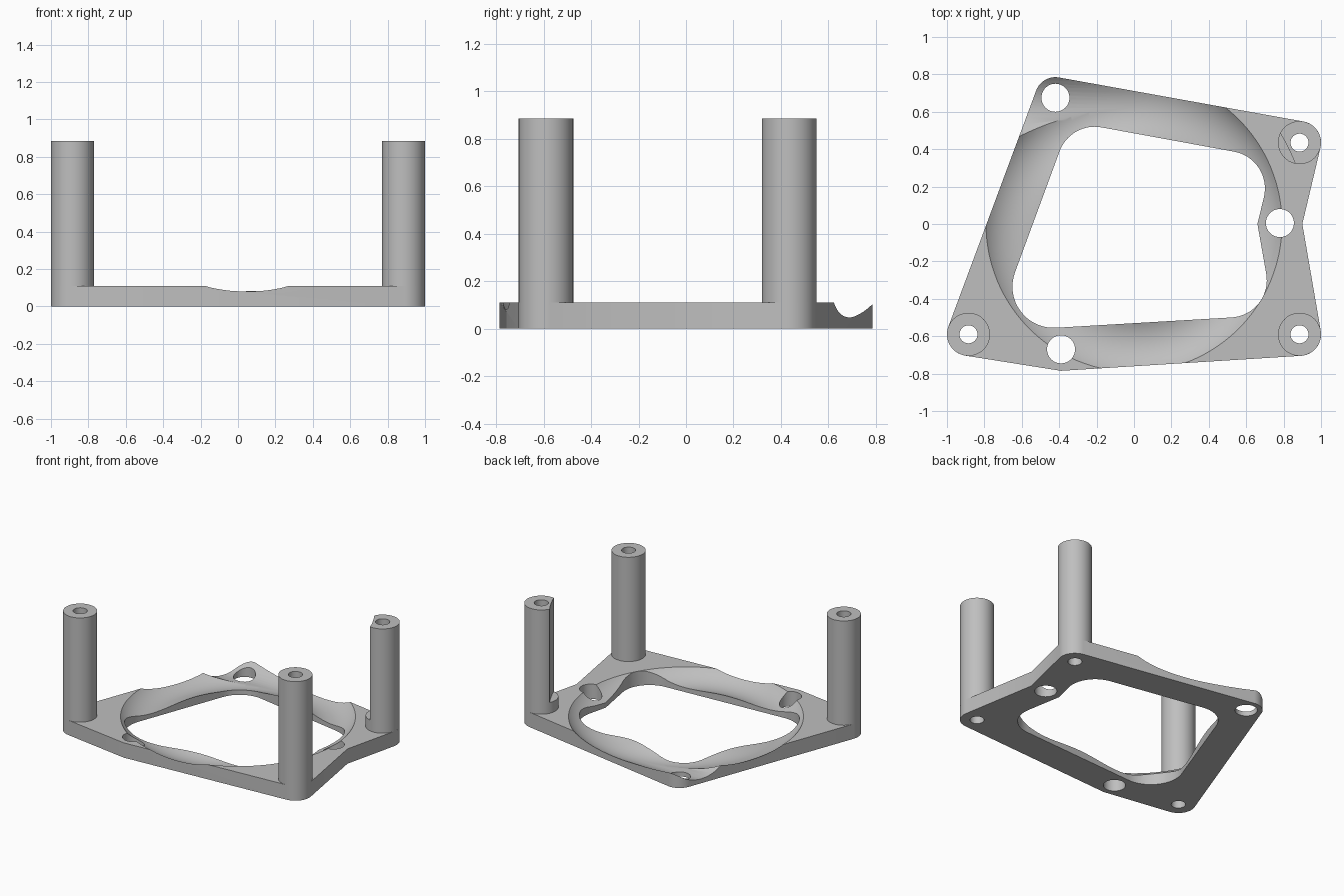
import bpy, bmesh, math
from mathutils import Vector

cube = bpy.data.objects.get("Cube")
if cube:
    bpy.data.objects.remove(cube, do_unlink=True)

THICK, TOP = 0.11, 0.885
POSTS = [(0.885, 0.435), (0.885, -0.59), (-0.885, -0.59)]
SCREWS = [(0.78, 0.005), (-0.39, -0.67), (-0.42, 0.675)]
POST_R = 0.115

grey = bpy.data.materials.new("grey plastic")
grey.use_nodes = True
colour = (0.52, 0.52, 0.52, 1)
grey.diffuse_color = colour
grey.node_tree.nodes["Principled BSDF"].inputs["Base Color"].default_value = colour


def outline(circles):
    """Counter-clockwise contour wrapped around circles (x, y, radius)."""
    count = len(circles)
    normals = []
    for i in range(count):
        a, b = circles[i], circles[(i + 1) % count]
        d = Vector((b[0] - a[0], b[1] - a[1]))
        normals.append(math.atan2(d.y, d.x) - math.acos((a[2] - b[2]) / d.length))
    points = []
    for i, (x, y, r) in enumerate(circles):
        if r == 0:
            points.append((x, y))
            continue
        start = normals[i - 1]
        sweep = (normals[i] - start) % math.tau
        for k in range(17):
            t = start + sweep * k / 16
            points.append((x + r * math.cos(t), y + r * math.sin(t)))
    return points


def prism(name, points, z0, z1):
    bm = bmesh.new()
    base = bm.faces.new([bm.verts.new((x, y, z0)) for x, y in points])
    grown = bmesh.ops.extrude_face_region(bm, geom=[base])
    verts = [v for v in grown["geom"] if isinstance(v, bmesh.types.BMVert)]
    bmesh.ops.translate(bm, verts=verts, vec=(0, 0, z1 - z0))
    bmesh.ops.recalc_face_normals(bm, faces=bm.faces)
    mesh = bpy.data.meshes.new(name)
    bm.to_mesh(mesh)
    bm.free()
    obj = bpy.data.objects.new(name, mesh)
    bpy.context.collection.objects.link(obj)
    mesh.materials.append(grey)
    return obj


def disc(name, x, y, r, z0, z1, sides=48):
    ring = [(x + r * math.cos(math.tau * i / sides),
             y + r * math.sin(math.tau * i / sides)) for i in range(sides)]
    return prism(name, ring, z0, z1)


def select(obj):
    bpy.ops.object.select_all(action="DESELECT")
    obj.select_set(True)
    bpy.context.view_layer.objects.active = obj


def cut(obj, tool):
    tool.hide_render = True
    mod = obj.modifiers.new("cut", "BOOLEAN")
    mod.operation = "DIFFERENCE"
    mod.solver = "EXACT"
    mod.object = tool
    select(obj)
    bpy.ops.object.modifier_apply(modifier=mod.name)
    bpy.data.objects.remove(tool, do_unlink=True)


def finish(obj):
    obj.data.materials.clear()
    obj.data.materials.append(grey)
    for face in obj.data.polygons:
        face.material_index = 0
    select(obj)
    bpy.ops.object.shade_smooth_by_angle(angle=math.radians(30))


# Base plate
base_plate = prism("base_plate", outline([
    (0.885, 0.435, POST_R), (-0.42, 0.675, 0.11), (-0.885, -0.59, POST_R),
    (-0.39, -0.785, 0), (0.885, -0.59, POST_R), (0.9, 0, 0)]), 0, THICK)

# Central opening
cut(base_plate, prism("opening_cutter", outline([
    (0.5, 0.19, 0.2), (-0.21, 0.32, 0.2), (-0.43, -0.335, 0.22),
    (0.51, -0.3, 0.2), (0.66, 0, 0)]), -0.1, 0.3))

# Ring groove with a straight tail leaving at the back left
RING_R, TUBE_R, TUBE_Z = 0.62, 0.23, 0.263
bpy.ops.mesh.primitive_torus_add(
    major_radius=RING_R, minor_radius=TUBE_R, major_segments=128,
    minor_segments=64, location=(0, 0, TUBE_Z))
cut(base_plate, bpy.context.object)
bpy.ops.mesh.primitive_cylinder_add(
    radius=TUBE_R, depth=1.2, vertices=64, rotation=(0, math.pi / 2, 0),
    location=(-0.603, RING_R, TUBE_Z))
cut(base_plate, bpy.context.object)

# Screw holes
for x, y in SCREWS:
    cut(base_plate, disc("screw_cutter", x, y, 0.075, -0.1, 0.3))
for x, y in POSTS:
    cut(base_plate, disc("bore_cutter", x, y, 0.048, -0.1, 0.3))
finish(base_plate)

# Hollow posts; the back one is shaved where it faces the ring
for name, (x, y) in zip(("back_post", "front_left_post", "front_right_post"), POSTS):
    post = disc(name, x, y, POST_R, THICK - 0.01, TOP)
    cut(post, disc("bore_cutter", x, y, 0.048, -0.1, 1.2))
    if name == "back_post":
        cut(post, disc("clearance_cutter", 0, 0, 0.92, 0.19, 1.2, 128))
    finish(post)
